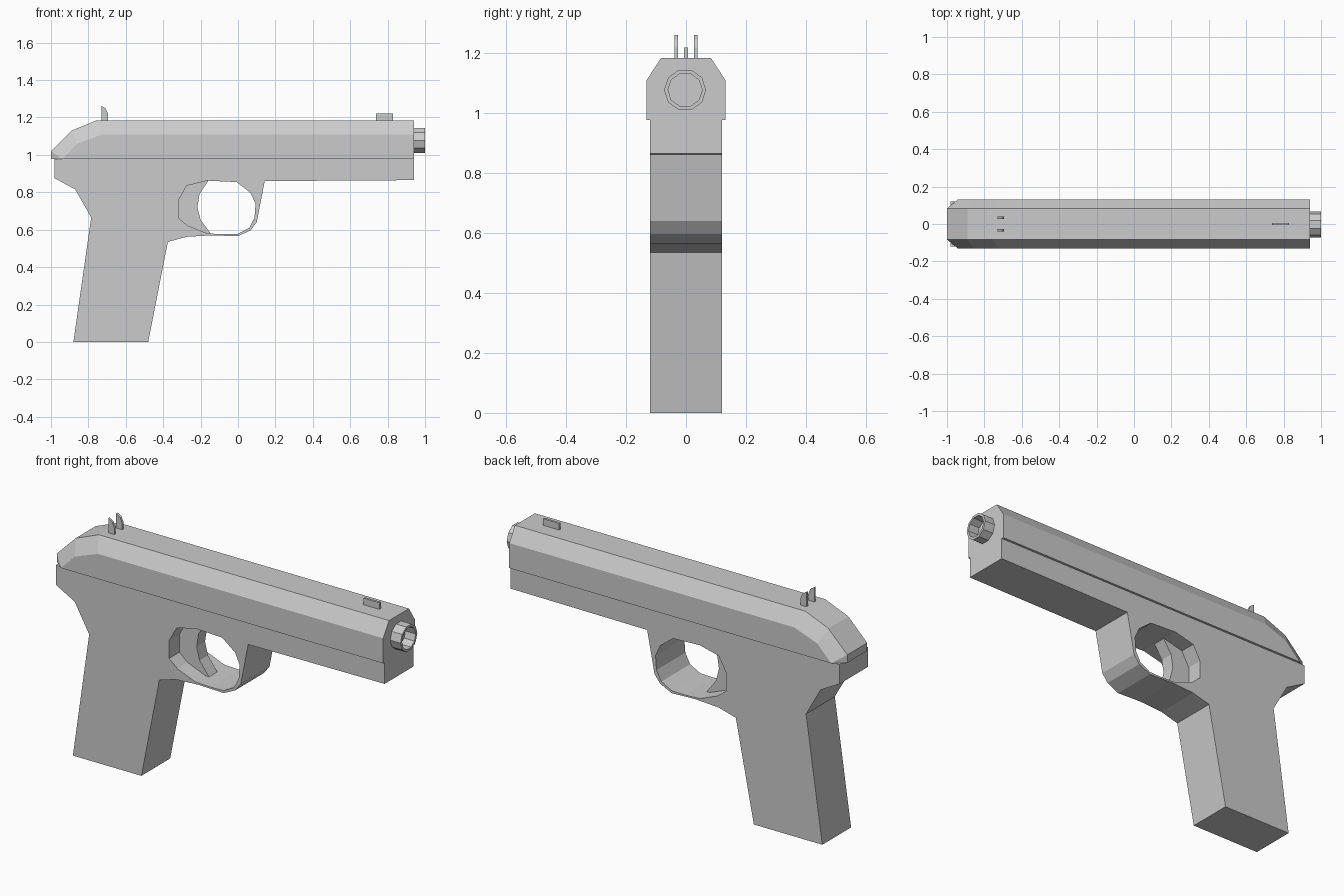
import bpy, bmesh, math

cube = bpy.data.objects.get("Cube")
if cube:
    bpy.data.objects.remove(cube, do_unlink=True)

# Single flat colour
grey = bpy.data.materials.new("light_grey")
grey.use_nodes = True
GREY = (0.6, 0.6, 0.6, 1.0)
grey.diffuse_color = GREY
bsdf = next(n for n in grey.node_tree.nodes if n.type == 'BSDF_PRINCIPLED')
bsdf.inputs["Base Color"].default_value = GREY


def add_mesh(name, mesh):
    mesh.materials.clear()
    mesh.materials.append(grey)
    ob = bpy.data.objects.new(name, mesh)
    bpy.context.collection.objects.link(ob)
    return ob


def from_bmesh(name, bm):
    bmesh.ops.recalc_face_normals(bm, faces=bm.faces[:])
    mesh = bpy.data.meshes.new(name)
    bm.to_mesh(mesh)
    bm.free()
    return add_mesh(name, mesh)


def plate(name, outlines, half, y=0.0):
    """Extrude side-view (x, z) outlines along y; inner outlines become holes."""
    curve = bpy.data.curves.new(name + "_profile", 'CURVE')
    curve.dimensions = '2D'
    curve.fill_mode = 'BOTH'
    curve.extrude = half
    for pts in outlines:
        sp = curve.splines.new('POLY')
        sp.points.add(len(pts) - 1)
        for p, (x, z) in zip(sp.points, pts):
            p.co = (x, z, 0, 1)
        sp.use_cyclic_u = True
    tmp = bpy.data.objects.new(name + "_tmp", curve)
    bpy.context.collection.objects.link(tmp)
    bpy.context.view_layer.update()
    dg = bpy.context.evaluated_depsgraph_get()
    flat = bpy.data.meshes.new_from_object(tmp.evaluated_get(dg))
    bpy.data.objects.remove(tmp, do_unlink=True)
    bpy.data.curves.remove(curve)
    bm = bmesh.new()
    bm.from_mesh(flat)
    bpy.data.meshes.remove(flat)
    bmesh.ops.remove_doubles(bm, verts=bm.verts[:], dist=1e-5)
    for v in bm.verts:
        v.co = (v.co.x, y - v.co.z, v.co.y)
    for f in bm.faces:
        f.smooth = False
    return from_bmesh(name, bm)


# Frame: grip, rear tang, guard and dust cover in one outline with a finger hole
SPLIT = 0.978
frame_outline = [
    (-0.98, SPLIT), (-0.98, 0.875), (-0.87, 0.815), (-0.785, 0.665),
    (-0.88, 0.0), (-0.48, 0.0), (-0.375, 0.535), (-0.275, 0.562),
    (-0.14, 0.57), (0.0, 0.565), (0.067, 0.597), (0.1, 0.64),
    (0.143, 0.86), (0.94, 0.865), (0.94, SPLIT)]
finger_hole = [
    (-0.163, 0.862), (-0.275, 0.835), (-0.318, 0.757), (-0.318, 0.663),
    (-0.27, 0.622), (-0.165, 0.58), (-0.08, 0.576), (0.0, 0.578),
    (0.06, 0.61), (0.088, 0.663), (0.094, 0.738), (0.067, 0.797),
    (-0.008, 0.855)]
plate("frame", [frame_outline, finger_hole], 0.12)

# Trigger: narrow plate with a curved front edge
plate("trigger", [[
    (-0.155, 0.868), (-0.206, 0.79), (-0.217, 0.72), (-0.2, 0.652),
    (-0.142, 0.575), (-0.18, 0.572), (-0.27, 0.61), (-0.325, 0.66),
    (-0.325, 0.76), (-0.28, 0.845)]], 0.035)

# Slide: hull around the roof edge and the wider side edge
roof = [(-1.0, SPLIT), (-1.0, 1.02), (-0.89, 1.13), (-0.755, 1.185),
        (0.94, 1.185)]
side = [(-0.94, SPLIT), (-0.86, 1.06), (-0.725, 1.11), (0.94, 1.11),
        (0.94, SPLIT)]
bm = bmesh.new()
for edge, half in ((roof, 0.083), (side, 0.132)):
    for x, z in edge:
        for s in (-1, 1):
            bm.verts.new((x, s * half, z))
bmesh.ops.convex_hull(bm, input=bm.verts[:])
bmesh.ops.dissolve_limit(bm, angle_limit=math.radians(2),
                         verts=bm.verts[:], edges=bm.edges[:])
from_bmesh("slide", bm)

# Barrel: ten-sided open tube
SIDES = 10
bm = bmesh.new()
rings = []
for x, r in ((0.93, 0.07), (1.0, 0.07), (1.0, 0.057), (0.93, 0.057)):
    rings.append([bm.verts.new((x, r * math.cos(2 * math.pi * i / SIDES) - 0.003,
                                1.078 + r * math.sin(2 * math.pi * i / SIDES)))
                  for i in range(SIDES)])
for k in range(4):
    a, b = rings[k], rings[(k + 1) % 4]
    for i in range(SIDES):
        j = (i + 1) % SIDES
        bm.faces.new((a[i], a[j], b[j], b[i]))
from_bmesh("barrel", bm)

# Sights
plate("front_sight", [[(0.737, 1.18), (0.83, 1.18), (0.83, 1.22), (0.737, 1.22)]], 0.006)
for label, s in (("left", 1), ("right", -1)):
    plate("rear_sight_" + label, [[
        (-0.73, 1.18), (-0.695, 1.18), (-0.695, 1.22), (-0.707, 1.247),
        (-0.73, 1.262)]], 0.006, s * 0.033)
